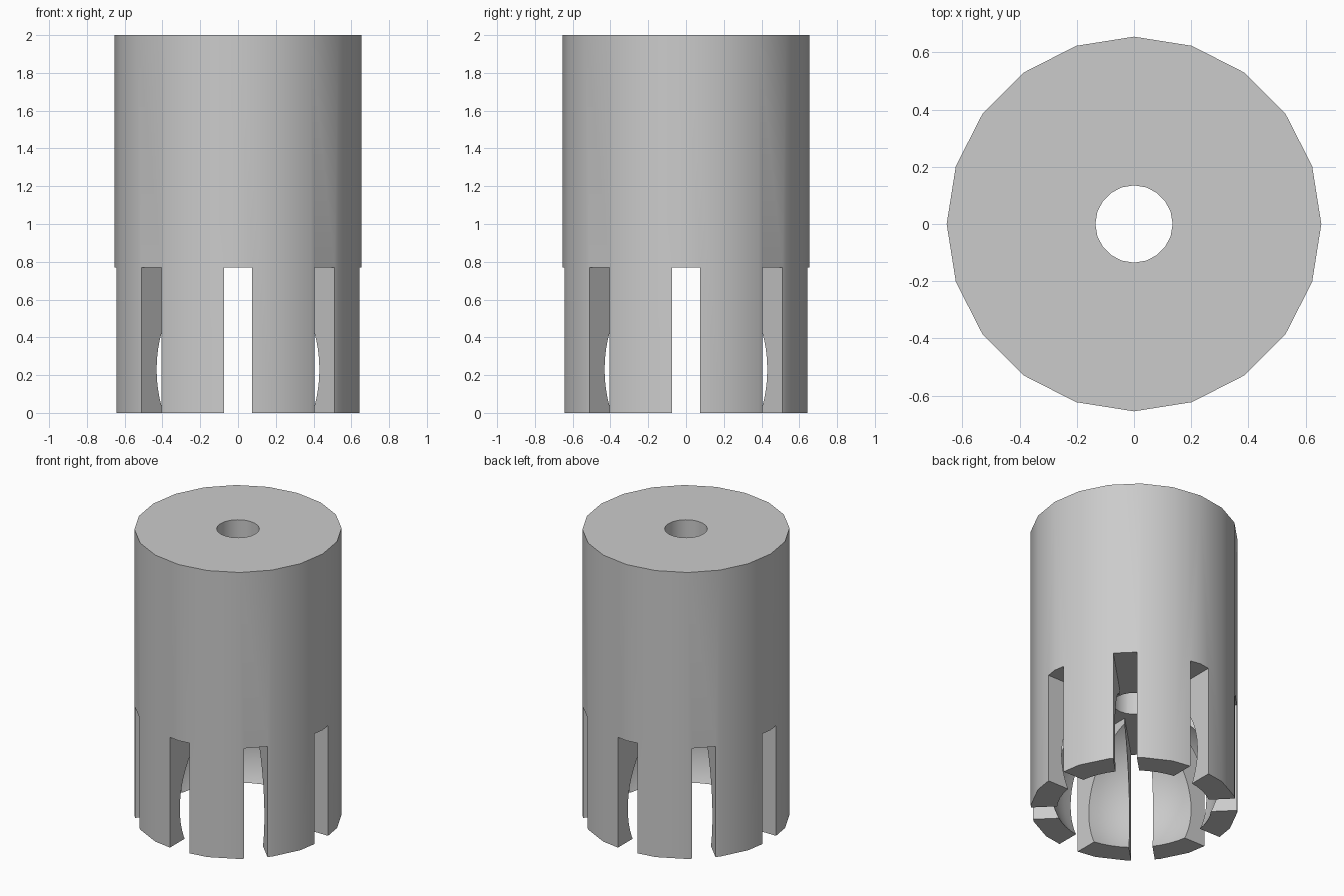
import bpy
import bmesh
from math import sin, cos, pi, radians

if "Cube" in bpy.data.objects:
    bpy.data.objects.remove(bpy.data.objects["Cube"])

RADIUS, HEIGHT = 0.655, 2.0
BORE = 0.135
BALL, BALL_Z = 0.54, 0.23
SLOT_HALF, SLOT_TOP, SLOTS = 0.075, 0.77, 8

grey = bpy.data.materials.new("plain grey")
grey.use_nodes = True
colour = (0.6, 0.6, 0.6, 1)
grey.diffuse_color = colour
grey.node_tree.nodes["Principled BSDF"].inputs["Base Color"].default_value = colour


def make_object(name, bm):
    bmesh.ops.recalc_face_normals(bm, faces=bm.faces[:])
    mesh = bpy.data.meshes.new(name)
    bm.to_mesh(mesh)
    bm.free()
    mesh.materials.append(grey)
    obj = bpy.data.objects.new(name, mesh)
    bpy.context.collection.objects.link(obj)
    return obj


def prism(name, outline, z0, z1):
    bm = bmesh.new()
    base = bm.faces.new([bm.verts.new((x, y, z0)) for x, y in outline])
    top = bmesh.ops.extrude_face_region(bm, geom=[base])["geom"]
    verts = [v for v in top if isinstance(v, bmesh.types.BMVert)]
    bmesh.ops.translate(bm, verts=verts, vec=(0, 0, z1 - z0))
    # keep the starting face so the prism is closed
    if not base.is_valid or base not in bm.faces:
        bmesh.ops.holes_fill(bm, edges=bm.edges[:])
    bmesh.ops.holes_fill(bm, edges=[e for e in bm.edges if e.is_boundary])
    return make_object(name, bm)


def circle(radius, sides=20):
    return [(radius * cos(2 * pi * i / sides), radius * sin(2 * pi * i / sides))
            for i in range(sides)]


# Solid body
body = prism("socket_body", circle(RADIUS), 0, HEIGHT)

# Ball cavity cutter
bm = bmesh.new()
bmesh.ops.create_uvsphere(bm, u_segments=48, v_segments=32, radius=BALL)
bmesh.ops.translate(bm, verts=bm.verts[:], vec=(0, 0, BALL_Z))
ball = make_object("ball_cutter", bm)

# Star-shaped cutter for the slots between the fingers
star = []
notch = SLOT_HALF / sin(pi / SLOTS)
for i in range(SLOTS):
    a = 2 * pi * i / SLOTS
    for side in (-SLOT_HALF, SLOT_HALF):
        star.append((cos(a) - side * sin(a), sin(a) + side * cos(a)))
    star.append((notch * cos(a + pi / SLOTS), notch * sin(a + pi / SLOTS)))
slots = prism("slot_cutter", star, -0.5, SLOT_TOP)

# Shaft bore cutter
bore = prism("bore_cutter", circle(BORE), 0.3, HEIGHT + 0.5)

# Cut the body
bpy.ops.object.select_all(action="DESELECT")
bpy.context.view_layer.objects.active = body
body.select_set(True)
for cutter in (ball, slots, bore):
    cutter.hide_render = True
    mod = body.modifiers.new(cutter.name, "BOOLEAN")
    mod.operation = "DIFFERENCE"
    mod.solver = "EXACT"
    mod.object = cutter
    bpy.ops.object.modifier_apply(modifier=mod.name)
    bpy.data.objects.remove(cutter)

bpy.ops.object.shade_smooth_by_angle(angle=radians(30))
